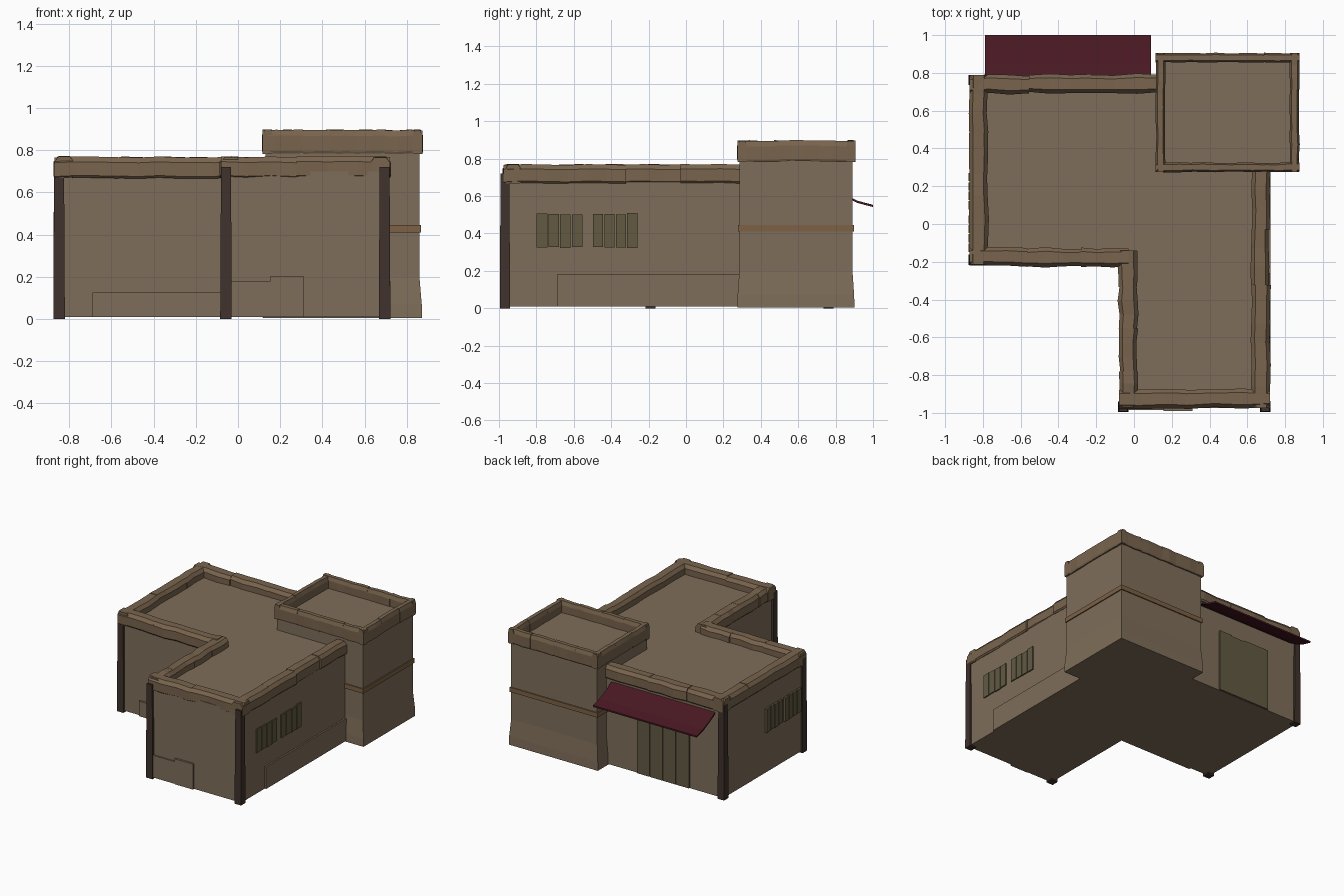
import bpy, bmesh, random
from math import cos, sin, pi
from mathutils import Vector

if "Cube" in bpy.data.objects:
    bpy.data.objects.remove(bpy.data.objects["Cube"])
random.seed(4)


def material(name, rgb):
    m = bpy.data.materials.new(name)
    m.diffuse_color = (*rgb, 1)
    m.use_nodes = True
    m.node_tree.nodes["Principled BSDF"].inputs["Base Color"].default_value = m.diffuse_color
    return m


CLAY = material("clay", (0.21, 0.155, 0.10))
RIM = material("rim", (0.19, 0.128, 0.075))
POST = material("dark_wood", (0.05, 0.032, 0.025))
PLANK = material("planks", (0.12, 0.10, 0.055))
BAND = material("band", (0.20, 0.12, 0.06))
CLOTH = material("cloth", (0.065, 0.009, 0.016))


def finish(name, bm, mat):
    bmesh.ops.recalc_face_normals(bm, faces=bm.faces[:])
    me = bpy.data.meshes.new(name)
    bm.to_mesh(me)
    bm.free()
    ob = bpy.data.objects.new(name, me)
    bpy.context.collection.objects.link(ob)
    me.materials.append(mat)
    return ob


def add_box(bm, x, y, z):
    vs = bmesh.ops.create_cube(bm, size=1)["verts"]
    for v in vs:
        v.co = [r[0] + (c + 0.5) * (r[1] - r[0]) for r, c in zip((x, y, z), v.co)]
    return vs


def box(name, x, y, z, mat):
    bm = bmesh.new()
    add_box(bm, x, y, z)
    return finish(name, bm, mat)


def loft(bm, rings):
    rows = [[bm.verts.new(p) for p in r] for r in rings]
    n = len(rows[0])
    for a, b in zip(rows, rows[1:]):
        for i in range(n):
            bm.faces.new((a[i], a[(i + 1) % n], b[(i + 1) % n], b[i]))
    bm.faces.new(rows[0])
    bm.faces.new(rows[-1])


def prism(name, outline, levels, mat):
    # levels: (z, outward scale about the outline centre)
    cx = (min(p[0] for p in outline) + max(p[0] for p in outline)) / 2
    cy = (min(p[1] for p in outline) + max(p[1] for p in outline)) / 2
    bm = bmesh.new()
    loft(bm, [[(cx + (x - cx) * s, cy + (y - cy) * s, z) for x, y in outline]
              for z, s in levels])
    return finish(name, bm, mat)


def rim_run(bm, a, b, width, z0, z1, pieces, wobble):
    # a row of uneven, chamfered clay blocks between two points
    a, b = Vector((*a, 0)), Vector((*b, 0))
    d = (b - a).normalized()
    side = Vector((-d.y, d.x, 0))
    cuts = [0] + [(i + random.uniform(-.12, .12)) / pieces for i in range(1, pieces)] + [1]
    profile = [(-.5, .1), (-.5, .75), (-.3, 1), (.3, 1), (.5, .75), (.5, .1), (.4, 0), (-.4, 0)]
    for t0, t1 in zip(cuts, cuts[1:]):
        rings = []
        for k in range(4):
            p = a.lerp(b, t0 + (t1 - t0) * k / 3)
            s = (1.0 if k in (1, 2) else .94) + random.uniform(-wobble, wobble)
            off = random.uniform(-.5, .5) * wobble * width
            lift = random.uniform(-.5, .2) * wobble * (z1 - z0)
            rings.append([p + side * (u * width * s + off)
                          + Vector((0, 0, z0 + (z1 - z0) * v + lift)) for u, v in profile])
        loft(bm, rings)


def rim(name, runs, width, z0, z1, wobble):
    bm = bmesh.new()
    for a, b, pieces in runs:
        rim_run(bm, a, b, width, z0, z1, pieces, wobble)
    return finish(name, bm, RIM)


# L-shaped house body and its square tower
prism("house_body", [(-.86, -.20), (-.065, -.20), (-.065, -.975), (.71, -.975),
                     (.71, .775), (-.86, .775)], [(.01, 1), (.70, 1)], CLAY)
prism("tower", [(.13, .285), (.86, .285), (.86, .89), (.13, .89)],
      [(0.005, 1.035), (.07, 1.03), (.2, 1.0), (.81, 1.0)], CLAY)

# Uneven roof rims
rim("house_rim", [((-.87, .74), (.14, .74), 3),
                  ((-.825, -.215), (-.825, .79), 3),
                  ((-.87, -.175), (-.03, -.175), 3),
                  ((-.03, -.97), (-.03, -.14), 4),
                  ((-.08, -.925), (.72, -.925), 2),
                  ((.67, -.975), (.67, .29), 4)], .10, .67, .77, .09)
rim("tower_rim", [((.115, .30), (.875, .30), 4), ((.115, .88), (.875, .88), 4),
                  ((.14, .275), (.14, .905), 3), ((.85, .275), (.85, .905), 3)],
    .05, .785, .897, .07)

# Band around the tower
box("tower_band", (.122, .868), (.277, .898), (.41, .445), BAND)

# Dark timber corner posts, slightly tapered
for i, (x, y) in enumerate([(-.848, -.19), (-.848, .762), (-.057, -.968), (.695, -.968)]):
    prism(f"corner_post_{i + 1}", [(x - .026, y - .026), (x + .026, y - .026),
                                   (x + .026, y + .026), (x - .026, y + .026)],
          [(0, 1.05), (.3, 1), (.72, .9)], POST)

# Raised clay patches along the wall bases
box("right_base_patch", (.6, .722), (-.69, .30), (.01, .18), CLAY)
box("left_wing_base_patch", (-.69, -.07), (-.215, -.1), (.01, .125), CLAY)
box("front_base_patch_low", (-.035, .16), (-.985, -.9), (.01, .18), CLAY)
box("front_base_patch_high", (.155, .31), (-.99, -.9), (.01, .205), CLAY)


def shutters(name, x, y0, y1, count=4):
    # uneven vertical planks across a side-wall window
    bm = bmesh.new()
    w = (y1 - y0) / count
    for i in range(count):
        add_box(bm, (x - .009, x + .009),
                (y0 + i * w + .002, y0 + (i + 1) * w - .004),
                (.32 + random.uniform(0, .008), .51 - random.uniform(0, .01)))
    return finish(name, bm, PLANK)


shutters("right_window_front", .71, -.80, -.55)
shutters("right_window_back", .71, -.50, -.255)
shutters("left_window_front", -.866, -.15, .05)
shutters("left_window_back", -.866, .075, .275)

# Plank door in the back wall
bm = bmesh.new()
for i in range(4):
    x = -.575 + i * .111
    add_box(bm, (x, x + .108), (.76, .787), (.012, .49 + random.uniform(-.006, .006)))
finish("back_door", bm, PLANK)

# Sagging cloth awning over the door
curve = [(.765, .655), (.84, .61), (.92, .574), (1.0, .553)]
section = curve + [(y, z - .012) for y, z in reversed(curve)]
bm = bmesh.new()
loft(bm, [[(x, y, z) for y, z in section] for x in (-.79, .09)])
finish("awning", bm, CLOTH)
